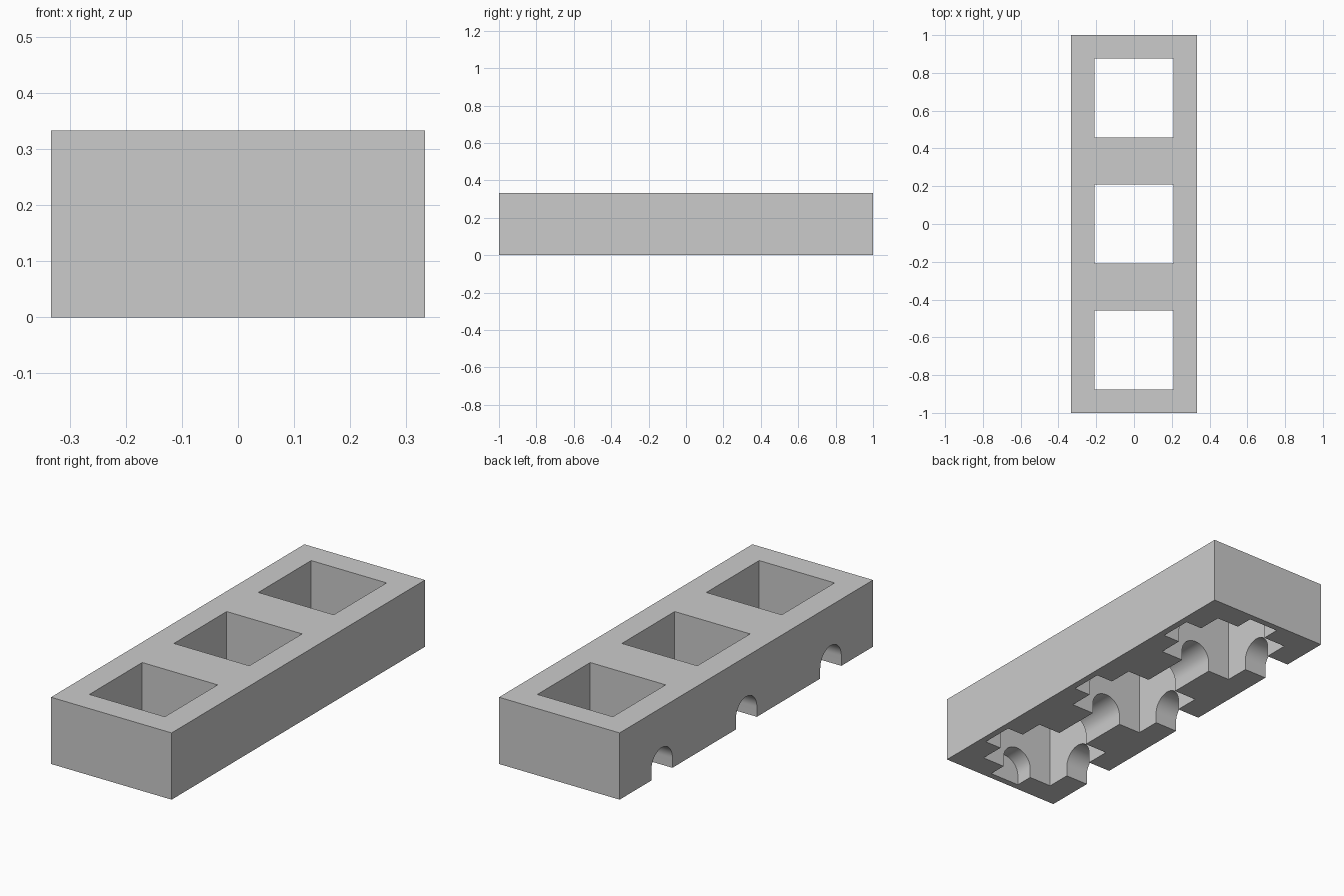
import bpy, math

if "Cube" in bpy.data.objects:
    bpy.data.objects.remove(bpy.data.objects["Cube"])

W, L, H = 0.6667, 2.0, 0.3333      # overall block size
HOLE = 0.4167                      # square opening
R, SPRING = 0.0833, 0.05           # arch radius and height where it springs
CELLS = (-0.6667, 0.0, 0.6667)     # opening centres along y


def box(name, size, loc):
    bpy.ops.mesh.primitive_cube_add(size=1, location=loc)
    ob = bpy.context.object
    ob.name = name
    ob.scale = size
    bpy.ops.object.transform_apply(location=True, rotation=True, scale=True)
    return ob


def channel(name, axis, start, end, offset):
    """Arched tunnel running along x or y, open at the bottom."""
    n = 32
    prof = [(R, -0.1)]
    prof += [(R * math.cos(math.pi * i / n), SPRING + R * math.sin(math.pi * i / n))
             for i in range(n + 1)]
    prof += [(-R, -0.1)]
    k = len(prof)
    verts = []
    for t in (start, end):
        for a, z in prof:
            verts.append((t, offset + a, z) if axis == 'x' else (offset - a, t, z))
    faces = [[i, (i + 1) % k, k + (i + 1) % k, k + i] for i in range(k)]
    faces = [f[::-1] for f in faces]
    faces += [list(range(k)), list(range(2 * k - 1, k - 1, -1))]
    me = bpy.data.meshes.new(name)
    me.from_pydata(verts, [], faces)
    ob = bpy.data.objects.new(name, me)
    bpy.context.collection.objects.link(ob)
    # make normals consistent and outward
    bpy.context.view_layer.objects.active = ob
    bpy.ops.object.select_all(action='DESELECT')
    ob.select_set(True)
    bpy.ops.object.mode_set(mode='EDIT')
    bpy.ops.mesh.select_all(action='SELECT')
    bpy.ops.mesh.normals_make_consistent(inside=False)
    bpy.ops.object.mode_set(mode='OBJECT')
    return ob


def cut(target, cutter):
    mod = target.modifiers.new("cut", 'BOOLEAN')
    mod.operation = 'DIFFERENCE'
    mod.solver = 'EXACT'
    mod.object = cutter
    bpy.ops.object.select_all(action='DESELECT')
    bpy.context.view_layer.objects.active = target
    target.select_set(True)
    bpy.ops.object.modifier_apply(modifier=mod.name)
    bpy.data.objects.remove(cutter, do_unlink=True)


# solid base block
base = box("base_block", (W, L, H), (0, 0, H / 2))

# three square openings through the block
for y in CELLS:
    cut(base, box("opening_cutter", (HOLE, HOLE, 1), (0, y, H / 2)))

# long arched channel underneath, closed at both ends
cut(base, channel("long_channel_cutter", 'y', -0.967, 0.967, 0))

# cross channels, open on the left side and blind on the right
for y in CELLS:
    cut(base, channel("cross_channel_cutter", 'x', -0.5, 0.30, y))

# smooth arches, crisp edges
bpy.ops.object.select_all(action='DESELECT')
base.select_set(True)
bpy.context.view_layer.objects.active = base
bpy.ops.object.shade_smooth_by_angle(angle=math.radians(30))
